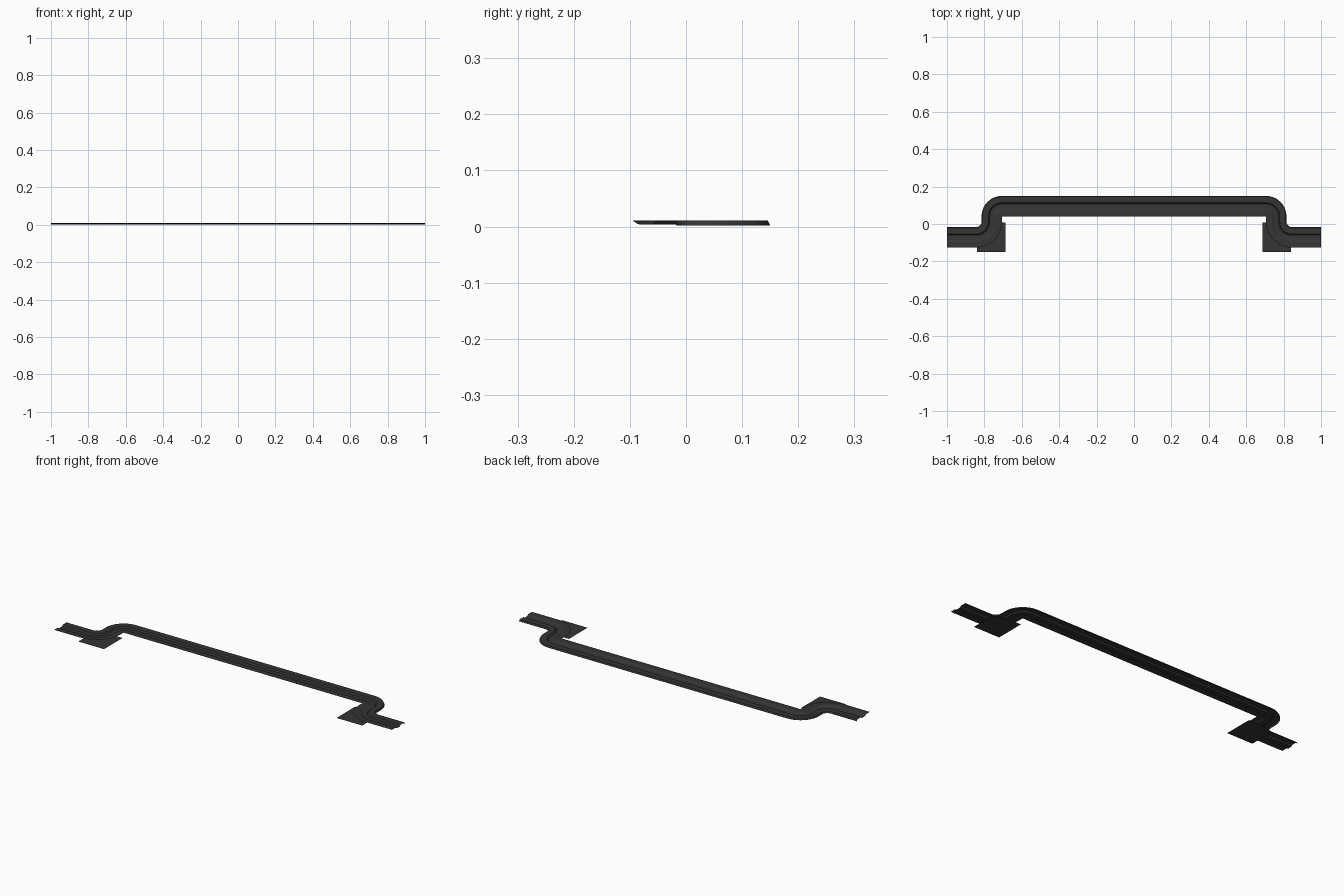
import bpy, bmesh, math

if "Cube" in bpy.data.objects:
    bpy.data.objects.remove(bpy.data.objects["Cube"])

mat = bpy.data.materials.new("dark grey")
mat.diffuse_color = (0.035, 0.035, 0.035, 1)
mat.use_nodes = True
mat.node_tree.nodes["Principled BSDF"].inputs["Base Color"].default_value = mat.diffuse_color

# Cross-section of the trim: (distance in from outer edge, height)
PROFILE = [(0, 0.0015), (0.004, 0.0105), (0.036, 0.0105), (0.043, 0.0035),
           (0.064, 0.0035), (0.069, 0.0045), (0.078, 0.0105), (0.109, 0.0105)]
STEPS = 10


def finish(bm, name):
    """Make an object from one half and mirror it across x."""
    me = bpy.data.meshes.new(name)
    bm.to_mesh(me)
    bm.free()
    ob = bpy.data.objects.new(name, me)
    bpy.context.collection.objects.link(ob)
    me.materials.append(mat)
    m = ob.modifiers.new("mirror", 'MIRROR')
    m.use_axis[0] = True
    m.merge_threshold = 0.0001
    return ob


# Path stations: each gives the outer edge point and the inward direction
stations = [((-1, -0.017), (0, -1))]
for i in range(STEPS + 1):            # lower bend, outer edge on the tight side
    a = math.radians(-90 + 90 * i / STEPS)
    c, s = math.cos(a), math.sin(a)
    stations.append(((-0.845 + 0.03 * c, 0.013 + 0.03 * s), (c, s)))
for i in range(STEPS + 1):            # upper bend, inner edge meets in a corner
    a = math.radians(180 - 90 * i / STEPS)
    c, s = math.cos(a), math.sin(a)
    stations.append(((-0.706 + 0.109 * c, 0.041 + 0.109 * s), (-c, -s)))
stations.append(((0, 0.15), (0, -1)))

# Grooved trim strip
bm = bmesh.new()
rows = [[bm.verts.new((p[0] + n[0] * d, p[1] + n[1] * d, z)) for d, z in PROFILE]
        for p, n in stations]
for a, b in zip(rows, rows[1:]):
    for j in range(len(PROFILE) - 1):
        bm.faces.new((a[j], a[j + 1], b[j + 1], b[j]))
bmesh.ops.remove_doubles(bm, verts=bm.verts, dist=0.0001)
trim = finish(bm, "trim_strip")
bpy.context.view_layer.objects.active = trim
trim.select_set(True)
bpy.ops.object.shade_smooth_by_angle(angle=math.radians(25))

# Flat corner plates under the lower bends
bm = bmesh.new()
pts = [(-0.84, -0.15), (-0.688, -0.15), (-0.688, 0.007), (-0.78, 0.007), (-0.84, -0.03)]
bm.faces.new([bm.verts.new((x, y, 0)) for x, y in pts])
finish(bm, "corner_plate")
